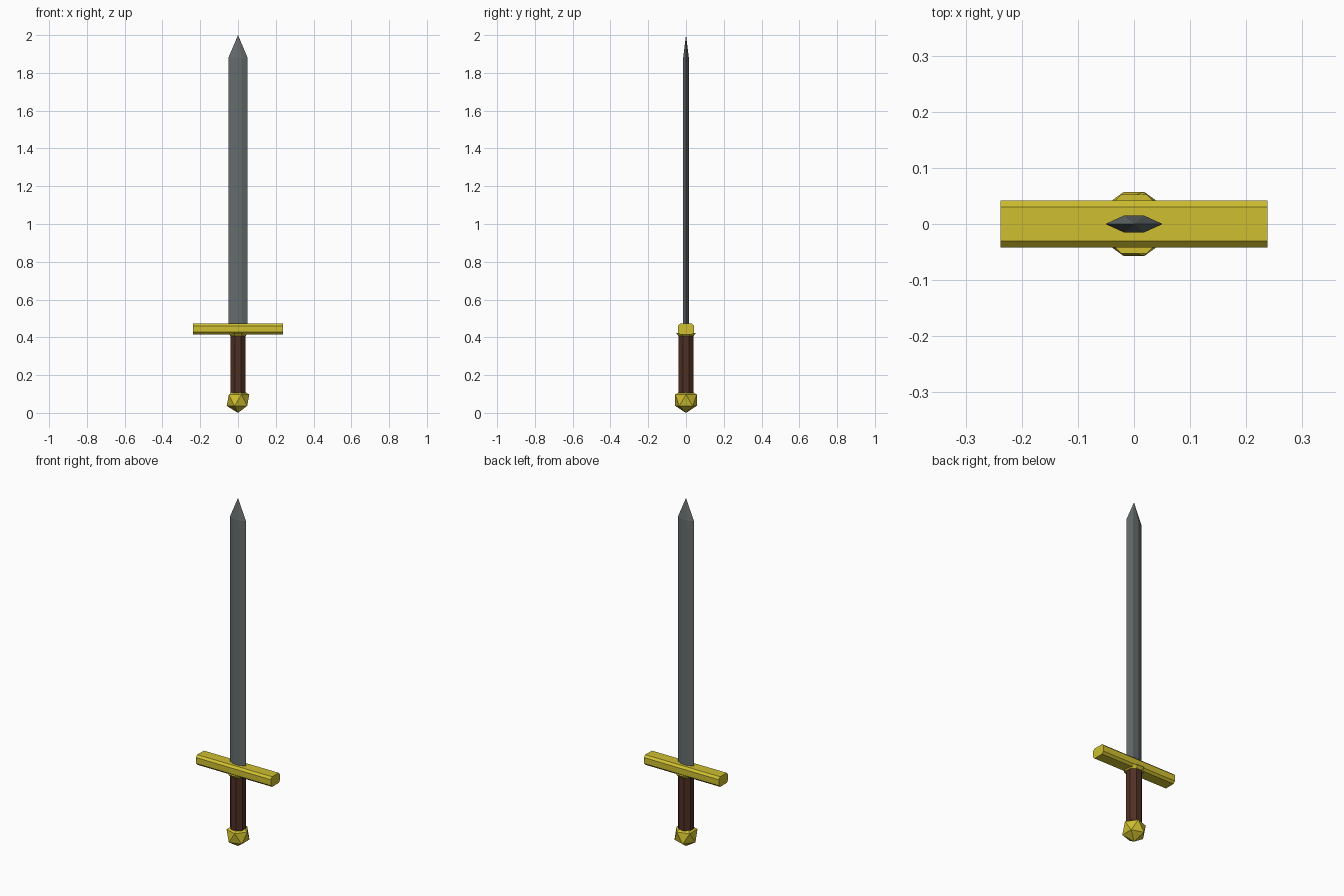
import bpy, bmesh, math

if "Cube" in bpy.data.objects:
    bpy.data.objects.remove(bpy.data.objects["Cube"])


def material(name, rgb):
    m = bpy.data.materials.new(name)
    m.diffuse_color = (*rgb, 1)
    m.use_nodes = True
    m.node_tree.nodes["Principled BSDF"].inputs["Base Color"].default_value = m.diffuse_color
    return m


gold = material("gold", (0.62, 0.52, 0.03))
steel = material("steel", (0.13, 0.15, 0.15))
leather = material("leather", (0.08, 0.03, 0.018))


def finish(name, bm, mat):
    bmesh.ops.recalc_face_normals(bm, faces=bm.faces)
    mesh = bpy.data.meshes.new(name)
    bm.to_mesh(mesh)
    bm.free()
    mesh.materials.append(mat)
    obj = bpy.data.objects.new(name, mesh)
    bpy.context.collection.objects.link(obj)
    return obj


def loft(name, rings, mat):
    """Skin between rings of equal point count and cap both ends."""
    bm = bmesh.new()
    loops = [[bm.verts.new(p) for p in ring] for ring in rings]
    n = len(loops[0])
    for a, b in zip(loops, loops[1:]):
        for i in range(n):
            j = (i + 1) % n
            bm.faces.new((a[i], a[j], b[j], b[i]))
    bm.faces.new(loops[0][::-1])
    bm.faces.new(loops[-1])
    bmesh.ops.remove_doubles(bm, verts=bm.verts, dist=1e-5)
    return finish(name, bm, mat)


def octagon(r, z):
    """Octagon with flats facing the axes, r = half width across flats."""
    R = r / math.cos(math.pi / 8)
    return [(R * math.cos((i + 0.5) * math.pi / 4),
             R * math.sin((i + 0.5) * math.pi / 4), z) for i in range(8)]


# Blade: flattened hexagonal section drawn to a point
section = [(0.051, 0), (0.018, 0.015), (-0.018, 0.015),
           (-0.051, 0), (-0.018, -0.015), (0.018, -0.015)]
blade = loft("blade", [[(x, y, z) for x, y in section] for z in (0.44, 1.88)], steel)
bm = bmesh.new()
bm.from_mesh(blade.data)
top = max(bm.faces, key=lambda f: f.calc_center_median().z)
tip = bmesh.ops.poke(bm, faces=[top])["verts"][0]
tip.co = (0, 0, 2.0)
bm.to_mesh(blade.data)
bm.free()

# Crossguard: bar with chamfered long edges
bar = [(0.042, 0.427), (0.042, 0.461), (0.03, 0.473), (-0.03, 0.473),
       (-0.042, 0.461), (-0.042, 0.427), (-0.03, 0.415), (0.03, 0.415)]
loft("crossguard", [[(x, y, z) for y, z in bar] for x in (-0.238, 0.238)], gold)

# Collar under the guard
loft("collar", [octagon(0.041, 0.408), octagon(0.053, 0.424)], gold)

# Grip
loft("grip", [octagon(0.04, 0.105), octagon(0.04, 0.42)], leather)

# Pommel: faceted ball
bm = bmesh.new()
bmesh.ops.create_icosphere(bm, subdivisions=1, radius=0.067)
bmesh.ops.translate(bm, verts=bm.verts, vec=(0, 0, 0.067))
finish("pommel", bm, gold)
